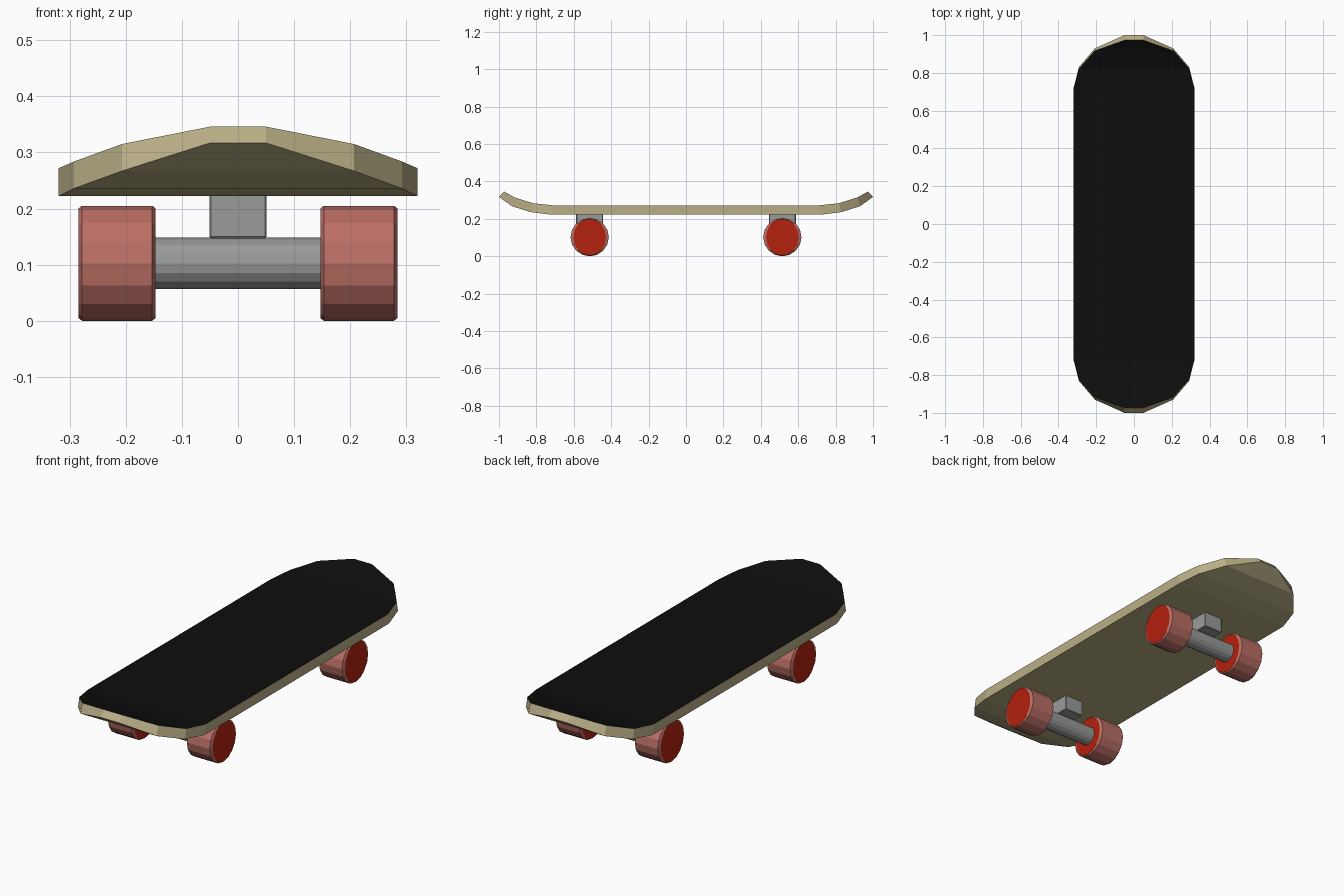
import bpy, bmesh, math

if "Cube" in bpy.data.objects:
    bpy.data.objects.remove(bpy.data.objects["Cube"])


def material(name, rgb):
    m = bpy.data.materials.new(name)
    m.diffuse_color = (*rgb, 1)
    m.use_nodes = True
    m.node_tree.nodes["Principled BSDF"].inputs["Base Color"].default_value = m.diffuse_color
    return m


WOOD = material("pale wood", (0.49, 0.43, 0.24))
GRIP = material("black grip", (0.004, 0.004, 0.004))
METAL = material("grey metal", (0.32, 0.33, 0.33))
TYRE = material("dusty red tyre", (0.50, 0.16, 0.13))
HUB = material("bright red wheel face", (0.46, 0.015, 0.004))


def finish(name, bm, mats):
    bmesh.ops.recalc_face_normals(bm, faces=bm.faces)
    mesh = bpy.data.meshes.new(name)
    bm.to_mesh(mesh)
    bm.free()
    for m in mats:
        mesh.materials.append(m)
    ob = bpy.data.objects.new(name, mesh)
    bpy.context.collection.objects.link(ob)
    return ob


def loft(bm, rings):
    """Skin closed rings of points and cap both ends; return the caps."""
    vs = [[bm.verts.new(p) for p in r] for r in rings]
    n = len(vs[0])
    for a, b in zip(vs, vs[1:]):
        for i in range(n):
            j = (i + 1) % n
            bm.faces.new((a[i], a[j], b[j], b[i]))
    return [bm.faces.new(vs[0]), bm.faces.new(vs[-1])]


# Deck: half width, bottom y, bottom z, top y, top z for the upturned end
END = [(0.32, 0.72, 0.222, 0.71, 0.272),
       (0.292, 0.83, 0.236, 0.82, 0.284),
       (0.207, 0.93, 0.267, 0.917, 0.315),
       (0.05, 1.0, 0.317, 0.973, 0.346)]
sections = [(-1, e) for e in reversed(END)] + [(1, e) for e in END]
rings = [[(-w, s * yb, zb), (w, s * yb, zb), (w, s * yt, zt), (-w, s * yt, zt)]
         for s, (w, yb, zb, yt, zt) in sections]
bm = bmesh.new()
caps = loft(bm, rings)
deck = finish("deck", bm, [WOOD, GRIP])
for p in deck.data.polygons:
    # only the upper surface carries grip
    if p.normal.z > 0.6 and abs(p.center.y) < 0.96:
        p.material_index = 1


def ring(x, y, z, ry, rz, n=16):
    return [(x, y + ry * math.cos(2 * math.pi * i / n),
             z + rz * math.sin(2 * math.pi * i / n)) for i in range(n)]


AXLE_Z = 0.1025
for end, y in (("front", -0.515), ("rear", 0.515)):
    # Axle
    bm = bmesh.new()
    loft(bm, [ring(x, y, AXLE_Z, 0.046, 0.046) for x in (-0.2, 0.2)])
    finish(end + "_axle", bm, [METAL])

    # Mounting block
    bm = bmesh.new()
    bmesh.ops.create_cube(bm, size=1)
    for v in bm.verts:
        v.co = (v.co.x * 0.102, y + v.co.y * 0.144, 0.186 + v.co.z * 0.078)
    bmesh.ops.bevel(bm, geom=bm.edges[:], offset=0.003, segments=1,
                    affect='EDGES')
    finish(end + "_mount", bm, [METAL])

    # Wheels with chamfered rims and brighter flat faces
    for side, s in (("left", -1), ("right", 1)):
        bm = bmesh.new()
        R = AXLE_Z
        caps = loft(bm, [ring(s * x, y, AXLE_Z, ry, rz) for x, ry, rz in
                         ((0.147, 0.087, 0.098), (0.153, R, R),
                          (0.278, R, R), (0.284, 0.087, 0.098))])
        for f in caps:
            f.material_index = 1
        finish(f"{end}_{side}_wheel", bm, [TYRE, HUB])
